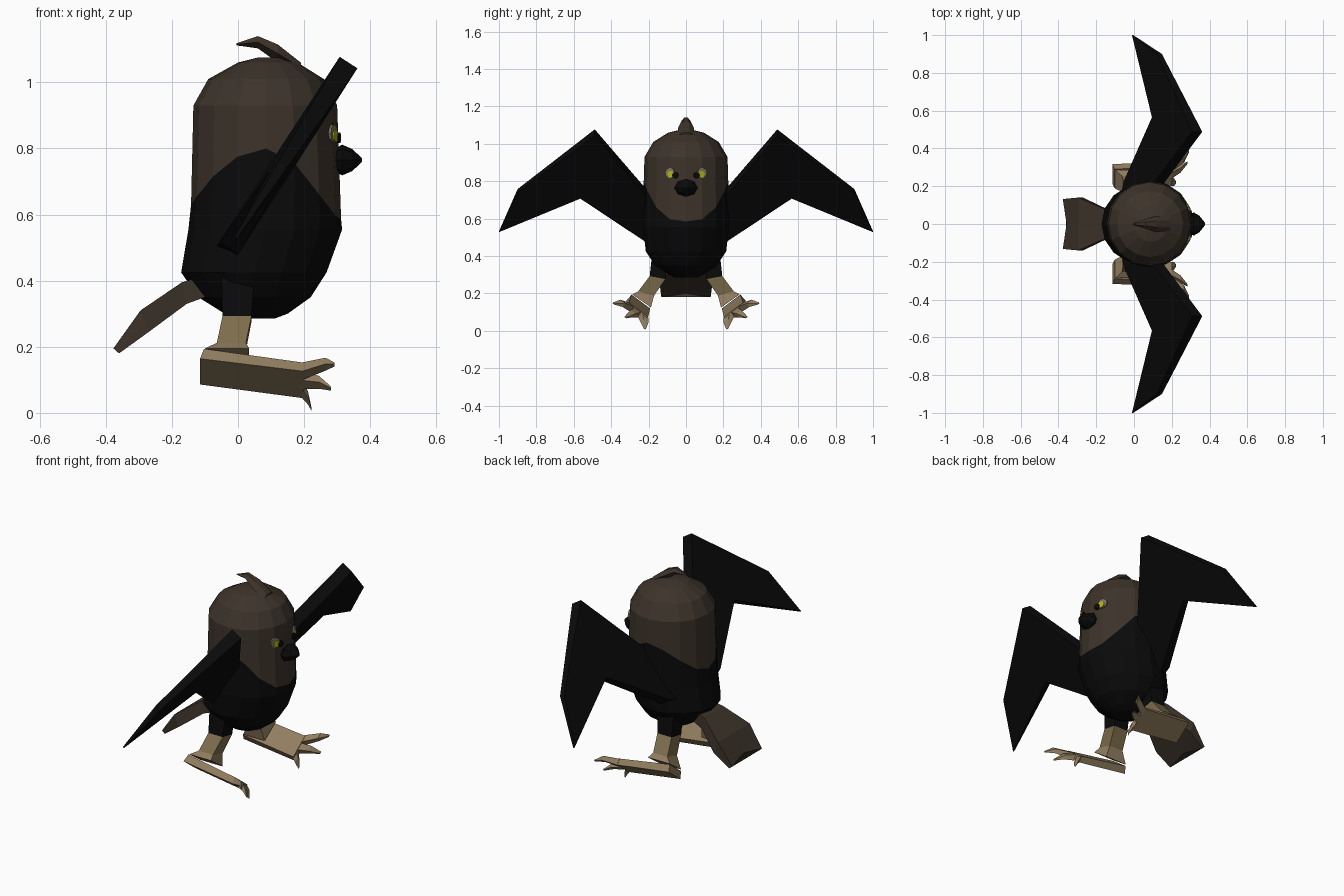
import bpy, bmesh, math
from mathutils import Vector

if "Cube" in bpy.data.objects:
    bpy.data.objects.remove(bpy.data.objects["Cube"])


def material(name, color):
    m = bpy.data.materials.new(name)
    m.diffuse_color = (*color, 1)
    m.use_nodes = True
    m.node_tree.nodes["Principled BSDF"].inputs["Base Color"].default_value = m.diffuse_color
    return m


BROWN = material("dark_brown", (0.046, 0.033, 0.023))
BLACK = material("black", (0.003, 0.003, 0.003))
TAN = material("tan", (0.28, 0.205, 0.115))
CALF = material("dull_tan", (0.21, 0.155, 0.075))
YELLOW = material("yellow", (0.45, 0.45, 0.005))
GREY = material("warm_grey", (0.2, 0.185, 0.125))


def finish(name, bm, mats):
    bmesh.ops.recalc_face_normals(bm, faces=bm.faces)
    me = bpy.data.meshes.new(name)
    bm.to_mesh(me)
    bm.free()
    for m in mats:
        me.materials.append(m)
    ob = bpy.data.objects.new(name, me)
    bpy.context.collection.objects.link(ob)
    return ob


def loft(name, sections, mats, band_mats=None):
    """Skin a list of equal-length point loops and cap both ends."""
    bm = bmesh.new()
    loops = [[bm.verts.new(p) for p in s] for s in sections]
    n = len(loops[0])
    for k, (a, b) in enumerate(zip(loops, loops[1:])):
        for i in range(n):
            j = (i + 1) % n
            f = bm.faces.new((a[i], a[j], b[j], b[i]))
            f.material_index = band_mats[k] if band_mats else 0
    bm.faces.new(loops[0]).material_index = band_mats[0] if band_mats else 0
    bm.faces.new(loops[-1]).material_index = band_mats[-1] if band_mats else 0
    return finish(name, bm, mats)


# Body: elliptical rings (z, back x, front x, half width)
SEG = 16
RINGS = [(0.285, 0.0, 0.11, 0.06), (0.30, -0.04, 0.15, 0.09),
         (0.35, -0.12, 0.22, 0.165), (0.425, -0.172, 0.268, 0.215),
         (0.555, -0.15, 0.315, 0.23), (None, -0.142, 0.312, 0.226),
         (0.93, -0.135, 0.30, 0.222), (1.01, -0.09, 0.26, 0.175),
         (1.06, 0.0, 0.18, 0.095), (1.075, 0.06, 0.13, 0.035)]


def bib_height(a):
    # wavy upper edge of the black belly: high on the flanks, low front and back
    s = abs(math.sin(a))
    return 0.585 + 0.215 * s ** 3 if math.cos(a) > 0 else 0.63 + 0.17 * s * s


body = []
for z, x0, x1, ry in RINGS:
    ring = []
    for i in range(SEG):
        a = 2 * math.pi * i / SEG
        ring.append(((x0 + x1) / 2 + (x1 - x0) / 2 * math.cos(a), ry * math.sin(a),
                     bib_height(a) if z is None else z))
    body.append(ring)
loft("body", body, [BLACK, BROWN], [0] * 5 + [1] * 4)

# Head crest curling backwards: (x, low z, high z, half width)
loft("crest", [[(x, -w, (lo + hi) / 2), (x, -w * 0.4, hi), (x, w * 0.4, hi),
                (x, w, (lo + hi) / 2), (x, 0, lo)]
               for x, lo, hi, w in [(-0.005, 1.112, 1.118, 0.005), (0.06, 1.103, 1.14, 0.025),
                                    (0.12, 1.06, 1.115, 0.042), (0.19, 1.03, 1.06, 0.045)]],
     [BROWN])

# Tail fan with a notched end: upper and lower rows of three points
TAIL = [((-0.12, 0.41), (-0.10, 0.35), 0.075, 0), ((-0.17, 0.395), (-0.155, 0.33), 0.085, 0),
        ((-0.295, 0.31), (-0.27, 0.245), 0.14, 0), ((-0.377, 0.195), (-0.36, 0.18), 0.132, 0.02)]
loft("tail", [[(u[0], -w, u[1]), (u[0] + d, 0, u[1] + d), (u[0], w, u[1]),
               (l[0], w, l[1]), (l[0] + d, 0, l[1] + d), (l[0], -w, l[1])]
              for u, l, w, d in TAIL], [BROWN])

# Beak: faceted nub with a blunt point
BEAK = [(0.285, 0.04), (0.315, 0.062), (0.345, 0.045), (0.375, 0.008)]
loft("beak", [[(x, r * math.cos(k * math.pi / 4), 0.765 + 0.75 * r * math.sin(k * math.pi / 4))
               for k in range(8)] for x, r in BEAK], [BLACK])


def disc(name, y, z, r, lift, mat):
    """Thin round plate lying on the front of the head."""
    a = math.asin(y / 0.224)
    normal = Vector((math.cos(a), math.sin(a), 0))
    side = Vector((-math.sin(a), math.cos(a), 0))
    c = Vector((0.084 + 0.218 * math.cos(a), y, z))
    loft(name, [[c + normal * h + side * r * math.cos(k * math.pi / 5)
                 + Vector((0, 0, r * math.sin(k * math.pi / 5))) for k in range(10)]
                for h in (lift - 0.008, lift)], [mat])


# Wing outline (y, z, half thickness); the plate leans forward with height
WING = [(0.17, 0.485, 0.034), (0.17, 0.69, 0.034), (0.488, 1.06, 0.032), (0.90, 0.75, 0.016),
        (1.0, 0.53, 0.004), (0.565, 0.72, 0.024), (0.225, 0.50, 0.034)]
# Foot directions: sole rolled so that its outer edge is raised
ACROSS, UP = Vector((0, 0.8, 0.6)), Vector((0, -0.6, 0.8))

for s, tag in ((1, "left"), (-1, "right")):
    def flip(points):
        return [(p[0], p[1] * s, p[2]) for p in points]

    loft(tag + "_wing", [flip([(-0.03 + (z - 0.495) * 0.645 + e * t * 0.84, y, z - e * t * 0.54)
                               for y, z, t in WING]) for e in (-1, 1)], [BLACK])

    # Leg: black thigh, tan calf, flared ankle
    def box(x, y, z, hx, hy, dz=0.0):
        return flip([(x - hx, y - hy, z - dz), (x + hx, y - hy, z - dz),
                     (x + hx, y + hy, z + dz), (x - hx, y + hy, z + dz)])
    loft(tag + "_leg", [box(0.0, 0.135, 0.42, 0.05, 0.045), box(-0.003, 0.152, 0.285, 0.044, 0.042, 0.008),
                        box(-0.02, 0.213, 0.20, 0.044, 0.042, 0.012),
                        box(-0.033, 0.237, 0.16, 0.067, 0.05, 0.035)],
         [BLACK, CALF, TAN], [0, 1, 2])

    # Foot slab and three spread toes
    def slab(x, y, z, half, thick, slant=0.0):
        c = Vector((x, y, z))
        top = Vector((slant, 0, 0)) + UP * thick
        return flip([c - ACROSS * half, c + ACROSS * half,
                     c + ACROSS * half * 0.95 + top, c - ACROSS * half * 0.95 + top])
    loft(tag + "_foot", [slab(-0.115, 0.265, 0.125, 0.065, 0.04, 0.012),
                         slab(0.20, 0.275, 0.085, 0.068, 0.035)], [TAN])
    for n, off, mid, tip in (("outer", 0.047, (0.265, 0.352, 0.138), (0.292, 0.388, 0.144)),
                             ("middle", 0.0, (0.245, 0.298, 0.083), (0.282, 0.325, 0.071)),
                             ("inner", -0.047, (0.212, 0.228, 0.035), (0.222, 0.222, 0.010))):
        base = Vector((0.195, 0.275, 0.085)) + ACROSS * off
        loft(tag + "_" + n + "_toe", [slab(*base, 0.022, 0.034), slab(*mid, 0.017, 0.024),
                                      slab(*tip, 0.006, 0.006)], [TAN])

    # Eye: grey lid, yellow iris, dark pupil towards the beak
    disc(tag + "_eyelid", s * 0.084, 0.845, 0.028, 0.006, GREY)
    disc(tag + "_iris", s * 0.078, 0.838, 0.019, 0.010, YELLOW)
    disc(tag + "_pupil", s * 0.055, 0.832, 0.017, 0.013, BLACK)
